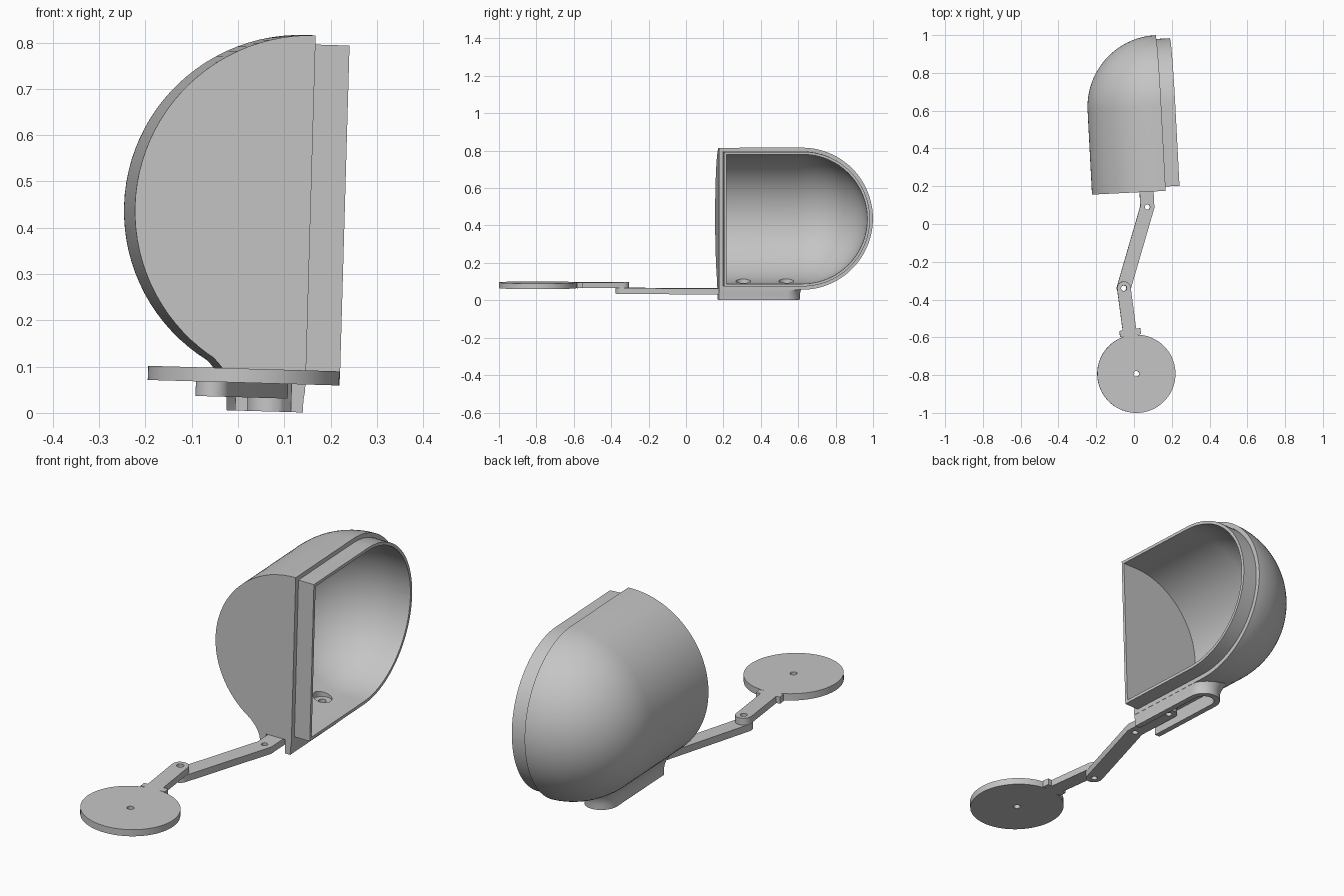
import bpy, bmesh
from math import sin, cos, pi, radians
from mathutils import Matrix, Vector

cube = bpy.data.objects.get("Cube")
if cube:
    bpy.data.objects.remove(cube)

grey = bpy.data.materials.new("plain_grey")
grey.use_nodes = True
tone = (0.56, 0.56, 0.56, 1)
grey.diffuse_color = tone
grey.node_tree.nodes["Principled BSDF"].inputs["Base Color"].default_value = tone


def finish(name, bm):
    bmesh.ops.recalc_face_normals(bm, faces=bm.faces)
    mesh = bpy.data.meshes.new(name)
    bm.to_mesh(mesh)
    bm.free()
    mesh.materials.append(grey)
    obj = bpy.data.objects.new(name, mesh)
    bpy.context.collection.objects.link(obj)
    return obj


def bridge(bm, a, b, closed=True):
    """Quads between two matching rows of vertices."""
    n = len(a)
    for i in range(n if closed else n - 1):
        j = (i + 1) % n
        bm.faces.new((a[i], a[j], b[j], b[i]))


def loft(name, rings):
    """Solid through matching closed rings, capped at both ends."""
    bm = bmesh.new()
    loops = [[bm.verts.new(p) for p in ring] for ring in rings]
    for a, b in zip(loops, loops[1:]):
        bridge(bm, a, b)
    bm.faces.new(loops[0])
    bm.faces.new(loops[-1])
    return finish(name, bm)


def plate(name, outline, z0, z1):
    return loft(name, [[(x, y, z) for x, y in outline] for z in (z0, z1)])


def disc(name, x, y, r, z0, z1, n=48):
    ring = [(x + r * cos(2 * pi * i / n), y + r * sin(2 * pi * i / n)) for i in range(n)]
    return plate(name, ring, z0, z1)


def combine(obj, other, operation):
    mod = obj.modifiers.new("cut", 'BOOLEAN')
    mod.operation, mod.object, mod.solver = operation, other, 'EXACT'
    graph = bpy.context.evaluated_depsgraph_get()
    mesh = bpy.data.meshes.new_from_object(obj.evaluated_get(graph))
    obj.modifiers.clear()
    obj.data = mesh
    bpy.data.objects.remove(other)


def sections(r, front, n=24):
    """Distance along the axis and radius, from the flat front to the dome tip."""
    angles = [radians(89.5) * i / n for i in range(n + 1)]
    return [(front, r)] + [(r * sin(a), r * cos(a)) for a in angles]


def half_skin(bm, r, front, n=48):
    """Half cylinder with a quarter-sphere end; returns its open edge."""
    rows = []
    for y, s in sections(r, front):
        arc = [(-s * sin(pi * i / n), y, s * cos(pi * i / n)) for i in range(1, n)]
        rows.append([bm.verts.new(p) for p in [(0, y, s)] + arc + [(0, y, -s)]])
    for a, b in zip(rows, rows[1:]):
        bridge(bm, a, b, closed=False)
    bm.faces.new(rows[0])
    bm.faces.new(rows[-1])
    return [row[0] for row in rows] + [row[-1] for row in reversed(rows)]


def edge_loop(bm, r, front, x):
    """Outline of the hood opening at a given x."""
    prof = sections(r, front)
    return [bm.verts.new((x, y, s)) for y, s in prof] + [bm.verts.new((x, y, -s)) for y, s in reversed(prof)]


FOOT_X = -0.0775


def stadium(half, front, back, n=24):
    """Slot outline, square in front and round behind, kept behind the rim plane."""
    pts = [(FOOT_X + half, front)]
    pts += [(FOOT_X + half * cos(pi * i / n), back + half * sin(pi * i / n)) for i in range(n + 1)]
    pts.append((FOOT_X - half, front))
    return [(min(x, -0.001), y) for x, y in pts]


def strip(path, w, rounded=True, n=16):
    """Outline of a bar of half width w along a path."""
    pts = [Vector(p) for p in path]
    dirs = [(b - a).normalized() for a, b in zip(pts, pts[1:])]
    left, right = [], []
    for i, p in enumerate(pts):
        along = dirs[min(i, len(dirs) - 1)]
        d = (dirs[max(i - 1, 0)] + along).normalized()
        off = Vector((-d.y, d.x)) * w / d.dot(along)
        left.append(p + off)
        right.append(p - off)

    def cap(p, d):
        side = Vector((-d.y, d.x))
        return [p + w * (side * cos(pi * i / n) + d * sin(pi * i / n)) for i in range(1, n)] if rounded else []

    return left + cap(pts[-1], dirs[-1]) + right[::-1] + cap(pts[0], -dirs[0])


# Hollow hood: outer skin, rim, raised lip, inner skin
AXIS, FRONT, LIP = 0.44, -0.445, 0.075
bm = bmesh.new()
chain = [half_skin(bm, 0.38, FRONT),
         edge_loop(bm, 0.36, -0.422, 0), edge_loop(bm, 0.36, -0.422, LIP),
         edge_loop(bm, 0.346, -0.408, LIP), half_skin(bm, 0.346, -0.408)]
for a, b in zip(chain, chain[1:]):
    bridge(bm, a, b)
shell = finish("hood_shell", bm)

# Flared foot, its top trimmed to stay inside the hood wall
flare = [(0.005, 0), (0.03, 0), (0.05, 0.004), (0.07, 0.012), (0.09, 0.025), (0.105, 0.038), (0.12, 0.052)]
foot = loft("foot", [[(x, y, z - AXIS) for x, y in stadium(0.0735 + d, FRONT, -0.081)] for z, d in flare])
ring = [(0.362 * cos(pi * (i + 0.5) / 48), 0.362 * sin(pi * (i + 0.5) / 48)) for i in range(96)]
combine(foot, loft("bulk", [[(x, y, z) for x, z in ring] for y in (-0.425, 0.3)]), 'DIFFERENCE')

# Arm channel and two counterbored bolt holes through hood and foot
for part in (shell, foot):
    combine(part, plate("channel", stadium(0.047, -0.6, -0.081), -0.6, 0.068 - AXIS), 'DIFFERENCE')
    for y in (-0.31, -0.08):
        combine(part, disc("bore", FOOT_X, y, 0.04, 0.087 - AXIS, 0.2 - AXIS), 'DIFFERENCE')
        combine(part, disc("bolt_hole", FOOT_X, y, 0.016, -0.6, 0.2 - AXIS, 24), 'DIFFERENCE')

# Lower arm sliding in the channel
elbow, pivot, slide = (-0.056, -0.34), (0.069, 0.09), (0.058, 0.31)
lower_arm = plate("lower_arm", strip([elbow, pivot, slide], 0.037), 0.034, 0.0655)
for x, y in (elbow, pivot, slide):
    combine(lower_arm, disc("pin_hole", x, y, 0.014, 0, 0.2, 24), 'DIFFERENCE')

# Round pad with its short arm and stop tab
PAD_Z = (0.0655, 0.096)
pad_x, pad_y = 0.01, -0.793
pad = disc("pad_and_upper_arm", pad_x, pad_y, 0.207, *PAD_Z, 72)
combine(pad, plate("upper_arm", strip([elbow, (-0.016, -0.64)], 0.036), *PAD_Z), 'UNION')
combine(pad, plate("tab", strip([(-0.078, -0.582), (0.033, -0.567)], 0.016, False), *PAD_Z), 'UNION')
for x, y in (elbow, (pad_x, pad_y)):
    combine(pad, disc("pin_hole", x, y, 0.015, 0, 0.2, 24), 'DIFFERENCE')

# Slight tilt of the whole assembly, and the turn of the hood
roll = Matrix.Rotation(radians(1.65), 4, 'Y')
turn = roll @ Matrix.Translation((0.121, 0.62, AXIS)) @ Matrix.Rotation(radians(3), 4, 'Z')
for obj, place in ((shell, turn), (foot, turn), (lower_arm, roll), (pad, roll)):
    obj.matrix_world = place
    bpy.ops.object.select_all(action='DESELECT')
    obj.select_set(True)
    bpy.context.view_layer.objects.active = obj
    bpy.ops.object.shade_smooth_by_angle(angle=radians(30))
